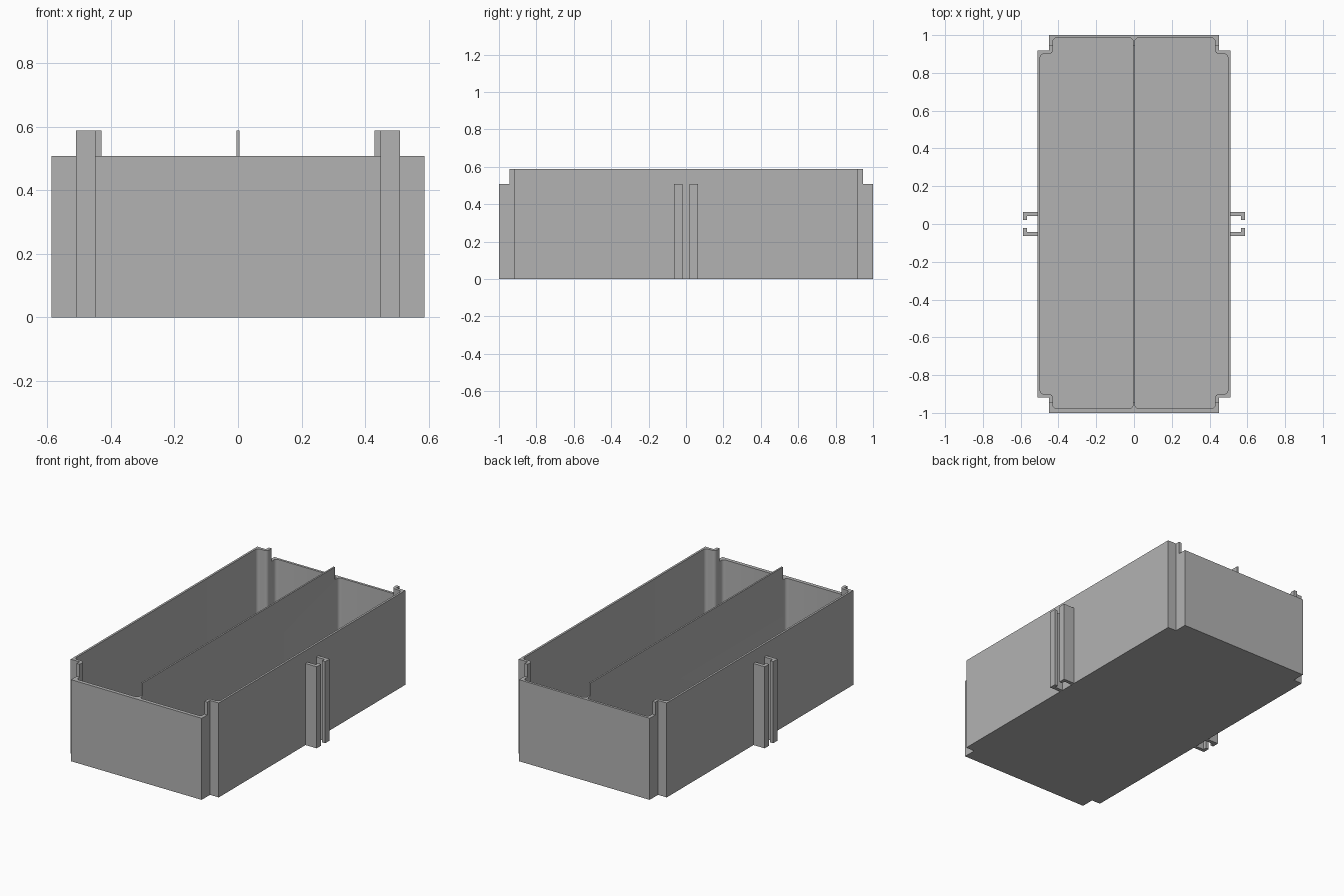
import bpy
import bmesh

if "Cube" in bpy.data.objects:
    bpy.data.objects.remove(bpy.data.objects["Cube"])

grey = bpy.data.materials.new("plain grey")
grey.use_nodes = True
grey.diffuse_color = (0.45, 0.45, 0.45, 1)
grey.node_tree.nodes["Principled BSDF"].inputs["Base Color"].default_value = (0.45, 0.45, 0.45, 1)

HEIGHT, END_HEIGHT, FLOOR = 0.588, 0.508, 0.015


def prism(name, outline, z0, z1, radius=0):
    """Extrude a plan outline, optionally rounding its upright edges."""
    bm = bmesh.new()
    face = bm.faces.new([bm.verts.new((x, y, z0)) for x, y in outline])
    top = bmesh.ops.extrude_face_region(bm, geom=[face])["geom"]
    verts = [v for v in top if isinstance(v, bmesh.types.BMVert)]
    bmesh.ops.translate(bm, verts=verts, vec=(0, 0, z1 - z0))
    if radius:
        upright = [e for e in bm.edges
                   if abs(e.verts[0].co.z - e.verts[1].co.z) > 0.01]
        bmesh.ops.bevel(bm, geom=upright, offset=radius, segments=4,
                        profile=0.5, affect='EDGES')
    bmesh.ops.recalc_face_normals(bm, faces=bm.faces)
    mesh = bpy.data.meshes.new(name)
    bm.to_mesh(mesh)
    bm.free()
    mesh.materials.append(grey)
    obj = bpy.data.objects.new(name, mesh)
    bpy.context.collection.objects.link(obj)
    return obj


def rect(x0, x1, y0, y1):
    return [(x0, y0), (x1, y0), (x1, y1), (x0, y1)]


# Tray body: rectangle with a square notch at each corner
quarter = [(0.51, 0.918), (0.45, 0.918), (0.45, 1.0)]
outline = (quarter + [(-x, y) for x, y in reversed(quarter)]
           + [(-x, -y) for x, y in quarter]
           + [(x, -y) for x, y in reversed(quarter)])
tray = prism("divided_tray", outline, 0, HEIGHT)

# Two compartments, leaving a thin divider between them
cutters = []
for s in (1, -1):
    plan = [(0.005, -0.977), (0.43, -0.977), (0.43, -0.9), (0.497, -0.9),
            (0.497, 0.9), (0.43, 0.9), (0.43, 0.985), (0.005, 0.985)]
    cutters.append(prism("compartment_cutter", [(s * x, y) for x, y in plan],
                         FLOOR, 1, 0.02))

# Lowered rim at both ends
for y0, y1 in ((0.945, 1.1), (-1.1, -0.945)):
    cutters.append(prism("end_rim_cutter", rect(-0.6, 0.6, y0, y1), END_HEIGHT, 1.1))

for cutter in cutters:
    cutter.hide_render = True
    mod = tray.modifiers.new("cut", 'BOOLEAN')
    mod.operation = 'DIFFERENCE'
    mod.solver = 'EXACT'
    mod.object = cutter

# Bake the cuts and drop the cutters
bpy.context.view_layer.update()
graph = bpy.context.evaluated_depsgraph_get()
tray.data = bpy.data.meshes.new_from_object(tray.evaluated_get(graph))
tray.modifiers.clear()
for cutter in cutters:
    bpy.data.objects.remove(cutter)

# Hooked connector rails halfway along each long side
hook = [(0.505, 0.042), (0.566, 0.042), (0.566, 0.02),
        (0.587, 0.02), (0.587, 0.064), (0.505, 0.064)]
for sx, side in ((1, "left"), (-1, "right")):
    for sy, end in ((1, "back"), (-1, "front")):
        prism(f"{side}_{end}_connector_rail",
              [(sx * x, sy * y) for x, y in hook], 0, END_HEIGHT)

# Smooth only the rounded inner corners
bpy.ops.object.select_all(action='DESELECT')
tray.select_set(True)
bpy.context.view_layer.objects.active = tray
bpy.ops.object.shade_smooth_by_angle(angle=0.6)
